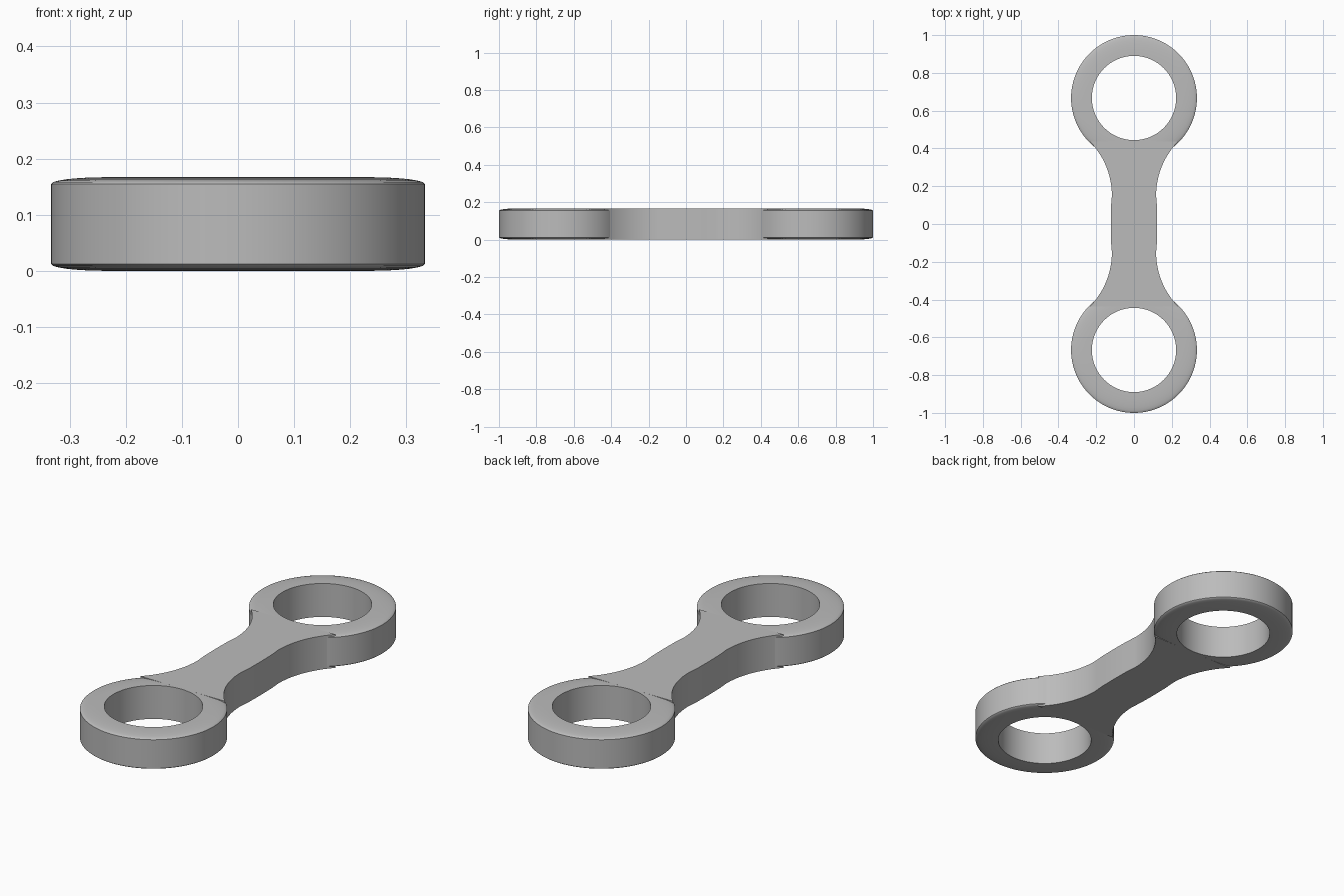
import bpy, bmesh
from math import sin, cos, pi, sqrt, radians

if "Cube" in bpy.data.objects:
    bpy.data.objects.remove(bpy.data.objects["Cube"], do_unlink=True)

HEIGHT = 0.167
RING_Y, OUTER, INNER = 0.667, 0.333, 0.223
EDGE = 0.012          # drop of the crowned ring faces at the rim
WEB_END, WAIST, FLARE_Y, FLARE_R = 0.437, 0.117, 0.15, 0.41

grey = bpy.data.materials.new("plain grey")
grey.use_nodes = True
colour = (0.5, 0.5, 0.5, 1)
grey.diffuse_color = colour
grey.node_tree.nodes["Principled BSDF"].inputs["Base Color"].default_value = colour


def finish(name, bm):
    bmesh.ops.recalc_face_normals(bm, faces=bm.faces)
    mesh = bpy.data.meshes.new(name)
    bm.to_mesh(mesh)
    bm.free()
    mesh.materials.append(grey)
    obj = bpy.data.objects.new(name, mesh)
    bpy.context.collection.objects.link(obj)
    bpy.ops.object.select_all(action="DESELECT")
    obj.select_set(True)
    bpy.context.view_layer.objects.active = obj
    bpy.ops.object.shade_smooth_by_angle(angle=radians(30))
    return obj


def ring(name, y):
    # Crowned upper half of the section, mirrored for the underside
    steps = 6
    crown = OUTER - 0.235
    upper = [(INNER, HEIGHT)]
    for i in range(steps + 1):
        a = pi / 2 * i / steps
        upper.append((OUTER - crown + crown * sin(a), HEIGHT - EDGE + EDGE * cos(a)))
    section = upper + [(r, HEIGHT - z) for r, z in reversed(upper)]
    bm = bmesh.new()
    count = 96
    loops = []
    for k in range(count):
        a = 2 * pi * k / count
        loops.append([bm.verts.new((r * cos(a), y + r * sin(a), z)) for r, z in section])
    n = len(section)
    for k in range(count):
        p, q = loops[k], loops[(k + 1) % count]
        for i in range(n):
            j = (i + 1) % n
            bm.faces.new((p[i], p[j], q[j], q[i]))
    return finish(name, bm)


def web(name):
    # Quarter outline: flared arc blending into a barely swollen waist
    quarter = []
    for i in range(17):
        y = WEB_END + (FLARE_Y - WEB_END) * i / 16
        quarter.append((WAIST + FLARE_R - sqrt(FLARE_R**2 - (y - FLARE_Y)**2), y))
    quarter += [(0.122, 0.09), (0.123, 0.0)]
    side = quarter + [(x, -y) for x, y in reversed(quarter[:-1])]
    outline = side + [(-x, y) for x, y in reversed(side)]
    bm = bmesh.new()
    base = bm.faces.new([bm.verts.new((x, y, 0)) for x, y in outline])
    made = bmesh.ops.extrude_face_region(bm, geom=[base], use_keep_orig=True)["geom"]
    bmesh.ops.translate(bm, vec=(0, 0, HEIGHT),
                        verts=[v for v in made if isinstance(v, bmesh.types.BMVert)])
    return finish(name, bm)


for label, sign in (("front_ring", -1), ("back_ring", 1)):
    ring(label, sign * RING_Y)
web("connecting_web")
